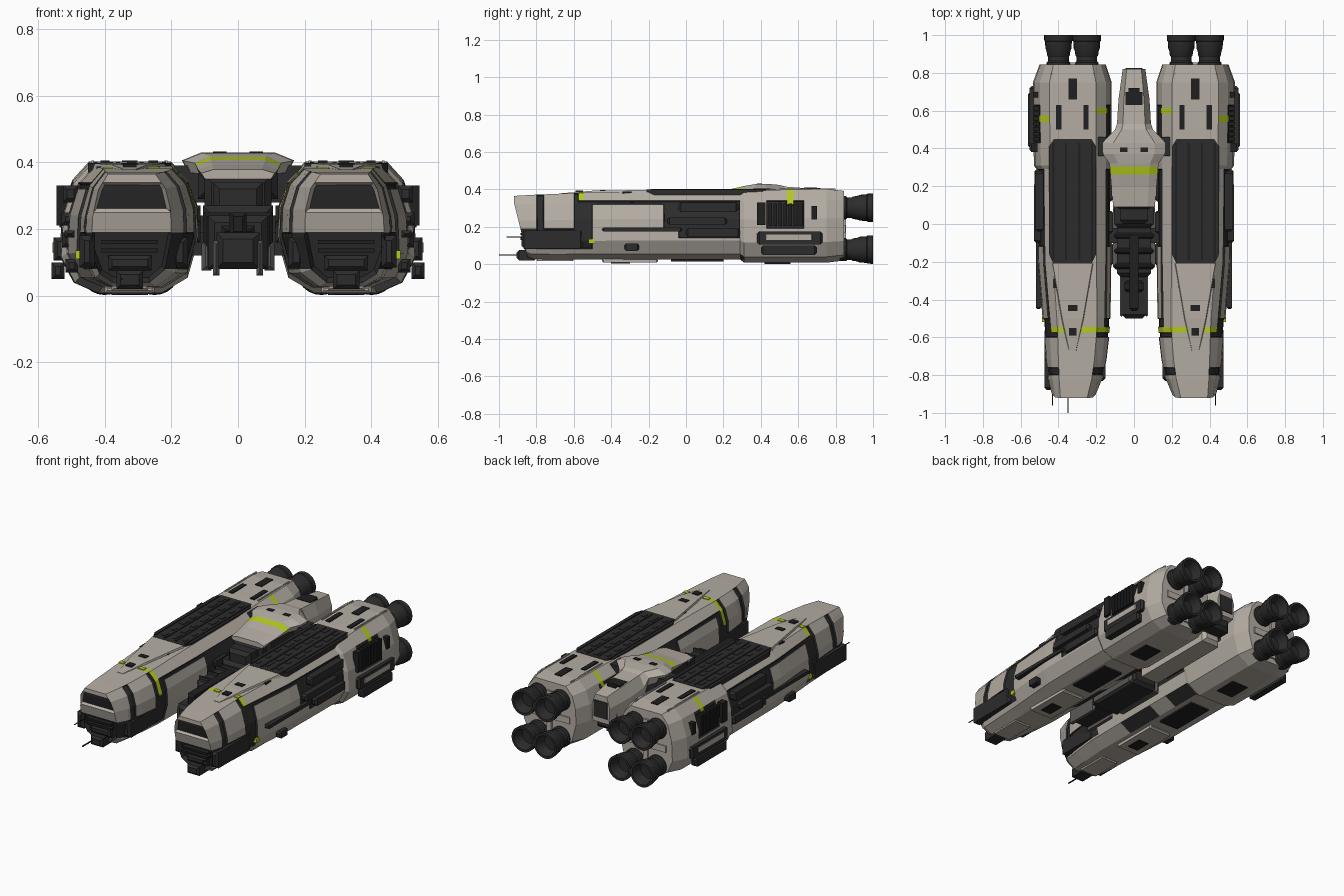
import bpy, bmesh, math, random
from mathutils import Vector

if "Cube" in bpy.data.objects:
    bpy.data.objects.remove(bpy.data.objects["Cube"])
random.seed(4)

def material(name, rgb):
    m = bpy.data.materials.new(name)
    m.diffuse_color = (*rgb, 1)
    m.use_nodes = True
    m.node_tree.nodes["Principled BSDF"].inputs["Base Color"].default_value = m.diffuse_color
    return m

BEIGE = material("hull beige", (0.46, 0.42, 0.37))
DARK = material("charcoal", (0.025, 0.025, 0.026))
BLACK = material("black", (0.014, 0.014, 0.015))
GREEN = material("lime stripe", (0.46, 0.60, 0.012))
GREY = material("worn grey", (0.10, 0.097, 0.092))

def finish(name, bm, mats, mirror=False, smooth=False):
    bmesh.ops.recalc_face_normals(bm, faces=bm.faces[:])
    me = bpy.data.meshes.new(name)
    bm.to_mesh(me)
    bm.free()
    for m in mats:
        me.materials.append(m)
    ob = bpy.data.objects.new(name, me)
    bpy.context.collection.objects.link(ob)
    if mirror:
        ob.modifiers.new("mirror", 'MIRROR')
    if smooth:
        bpy.context.view_layer.objects.active = ob
        ob.select_set(True)
        bpy.ops.object.shade_smooth_by_angle(angle=math.radians(35))
        ob.select_set(False)
    return ob

def add_loft(bm, rings):
    """Skin closed rings of points and cap both ends."""
    vs = [[bm.verts.new(p) for p in r] for r in rings]
    n = len(vs[0])
    for a, b in zip(vs, vs[1:]):
        for i in range(n):
            bm.faces.new((a[i], a[(i + 1) % n], b[(i + 1) % n], b[i]))
    bm.faces.new(vs[0])
    bm.faces.new(vs[-1][::-1])

def cut(bm, axis, values):
    for v in values:
        no = Vector((0, 0, 0))
        no[axis] = 1
        bmesh.ops.bisect_plane(bm, geom=bm.verts[:] + bm.edges[:] + bm.faces[:],
                               plane_co=no * v, plane_no=no, dist=1e-5)

def boxes(name, items, mat, mirror=False, taper=0.0):
    """Boxes given as (x0, x1, y0, y1, z0, z1); taper narrows the front and back ends."""
    bm = bmesh.new()
    for x0, x1, y0, y1, z0, z1 in items:
        t = min(taper, (z1 - z0) * .45, (x1 - x0) * .45)
        ring = lambda y, k: [(x0 + k, y, z0 + k), (x1 - k, y, z0 + k), (x1 - k, y, z1 - k), (x0 + k, y, z1 - k)]
        rings = [ring(y0, 0), ring(y1, 0)]
        if t:
            rings = [ring(y0, t), ring(y0 + t, 0), ring(y1 - t, 0), ring(y1, t)]
        add_loft(bm, rings)
    return finish(name, bm, [mat], mirror)

# --- Hull: one lofted section along y, cut and painted by rule, then mirrored ---
PROFILE = [(.27, 0), (.08, .12), (0, .42), (.01, .67), (.075, .87), (.2, 1), (.79, 1),
           (.91, .86), (.985, .6), (1, .28), (.9, .08), (.73, 0)]
STATIONS = [(-.91, .20, .44, .04, .365), (-.82, .165, .458, .028, .371), (-.72, .145, .468, .025, .375),
            (-.55, .125, .48, .025, .382), (-.2, .12, .51, .025, .387), (.29, .12, .515, .025, .389),
            (.31, .118, .53, .008, .391), (.5, .118, .533, .008, .398), (.75, .118, .535, .008, .402),
            (.845, .15, .50, .02, .392)]
bm = bmesh.new()
add_loft(bm, [[(xi + u * (xo - xi), y, zb + v * (zt - zb)) for u, v in PROFILE]
              for y, xi, xo, zb, zt in STATIONS])
cut(bm, 2, (.08, .14, .19, .25, .32, .34))
for v in bm.verts:                      # raked nose face
    if v.co.y < -.9:
        v.co.y = -.92 + max(0, .33 - v.co.z) * .25
cut(bm, 1, (-.80, -.76, -.6, -.575, -.545, -.50, -.3, -.12, -.04, .1, .43, .54, .575, .585, .615, .63))
bmesh.ops.recalc_face_normals(bm, faces=bm.faces[:])
bm.normal_update()

def hull_paint(f):
    (x, y, z), n = f.calc_center_median(), f.normal
    if n.y < -.7:                       # nose: visor and jaw
        return 1 if z < .19 or .25 < z < .34 else 0
    if abs(n.y) > .7:
        return 0
    side, outer = abs(n.x) > .6, n.x > 0
    if -.575 < y < -.545 and n.z > -.1 and z > (.34 if outer else .25):
        return 3
    if n.z > .15 and z > .32 and ((outer and .54 < y < .575) or (not outer and .585 < y < .615)) and n.z < .9:
        return 3
    if side:
        if -.80 < y < -.76 and z > .18 or -.6 < y < -.575 and z > .14:
            return 1
        if y < -.5 and .08 < z < .19:
            return 1
        if -.575 < y < -.04 and .19 < z < .34:
            return 0 if -.5 < y < -.12 and z < .32 else 1
        if -.04 < y < .29 and .14 < z < .34:
            return 1
        if .43 < y < .63 and .19 < z < .34:
            return 1
    if n.z < -.3 and n.x < -.25 and (-.3 < y < -.04 or .1 < y < .29):
        return 1
    return 0

for f in bm.faces:
    f.material_index = hull_paint(f)
nose = lambda f: f.normal.y < -.7
for test, t, d in ((lambda f: nose(f) and f.calc_center_median().z > .2, .012, -.014),
                   (lambda f: nose(f) and f.calc_center_median().z < .2, .010, -.025),
                   (lambda f: abs(f.normal.x) > .6 and f.calc_center_median().y > -.8, .004, -.008)):
    part = [f for f in bm.faces if f.material_index == 1 and test(f)]
    rim = bmesh.ops.inset_region(bm, faces=part, thickness=t, depth=d, use_even_offset=False)["faces"]
    if t > .011:
        for f in rim:
            f.material_index = 0
    bm.normal_update()
finish("hull", bm, [BEIGE, DARK, BLACK, GREEN, GREY], True)

# Raised tapering spine on the fore deck
bm = bmesh.new()
add_loft(bm, [[(.325 - w - .012, y, .36), (.325 + w + .012, y, .36), (.325 + w, y, z), (.325 - w, y, z)]
              for y, w, z in ((-.67, .018, .379), (-.5, .055, .393), (-.21, .105, .397))])
finish("deck_spine", bm, [BEIGE], True)

# Dark roof bay with chamfered corners, rails and small machinery
bm = bmesh.new()
bay = [(.225, -.21), (.425, -.21), (.45, -.16), (.45, .41), (.425, .45), (.225, .45), (.2, .41), (.2, -.16)]
add_loft(bm, [[(x, y, z) for x, y in bay] for z in (.37, .3985)])
finish("roof_bay", bm, [DARK], True)
boxes("roof_rails", [(x - .006, x + .006, -.19, .43, .39, .402) for x in (.222, .29, .36, .428)], BLACK, True)
boxes("roof_machinery", [(x, x + random.uniform(.012, .03), y, y + random.uniform(.03, .07), .39, .4015)
                         for x in (.24, .305, .375) for y in [-.17 + .09 * k for k in range(7)]], DARK, True)

# Deck hatches and small dark marks
boxes("deck_hatches", [(.302, .348, .66, .77, .39, .405), (.24, .268, .5, .63, .39, .405),
                       (.385, .413, .5, .63, .39, .405), (.30, .35, -.46, -.43, .38, .398),
                       (.305, .345, -.59, -.55, .37, .394), (.235, .25, -.34, -.29, .37, .388),
                       (.41, .425, -.34, -.29, .37, .388)], BLACK, True)
boxes("deck_green_marks", [(.235, .272, -.573, -.547, .37, .386), (.375, .405, -.573, -.547, .37, .386)], GREEN, True)
boxes("deck_blocks", [(.212, .22, .5, .8, .38, .405), (.432, .44, .5, .8, .38, .405)], BEIGE, True)

# Nose chin and antennas
boxes("chin", [(.285, .365, -.905, -.8, .02, .075), (.26, .39, -.87, -.8, .075, .12)], DARK, True, .012)
boxes("jaw_slats", [(.24, .41, -.885, -.84, z, z + .012) for z in (.13, .155)], BLACK, True)
boxes("cheek_boxes", [(.43, .475, -.88, -.55, .085, .18), (.15, .2, -.83, -.55, .085, .175)], DARK, True, .015)
boxes("side_antennas", [(.429, .433, -.96, -.82, .143, .147)], BLACK, True)
boxes("long_antenna", [(-.352, -.346, -1, -.85, .047, .053)], BLACK)
boxes("cheek_green_marks", [(.468, .4875, -.52, -.49, .11, .135)], GREEN, True)

# Outer flank machinery, grille and side pod
boxes("flank_machinery", [(.48, .525, -.04, .28, .28, .33), (.49, .53, -.1, .22, .21, .25),
                          (.49, .528, 0, .29, .145, .19), (.49, .52, -.45, -.02, .175, .195)], DARK, True, .012)
boxes("flank_lower_panels", [(.48, .517, -.33, -.25, .07, .11)], DARK, True, .01)
boxes("side_grille", [(.5, .535, .44 + .027 * k, .46 + .027 * k, .205, .325) for k in range(7)], BLACK, True)
boxes("side_pod", [(.51, .553, .38, .73, .105, .175), (.52, .56, .40, .70, .05, .10)], DARK, True, .012)
boxes("pod_cover", [(.52, .556, .42, .68, .13, .16)], BEIGE, True, .008)
boxes("side_intake_post", [(.51, .545, .38, .425, .21, .33), (.5, .536, .67, .70, .24, .31)], BLACK, True)
boxes("inner_machinery", [(.112, .16, y, y + .12, z, z + .05) for y, z in
                          ((-.22, .16), (-.05, .22), (.12, .17), (.3, .22))], DARK, True, .01)

# Underside plates
boxes("belly_plate", [(.25, .40, -.45, -.15, .008, .03), (.27, .38, -.8, -.6, .016, .03)], BEIGE, True, .008)
boxes("belly_hatches", [(.27, .38, .42, .56, .002, .012), (.26, .39, -.08, .2, .015, .03),
                        (.29, .36, -.4, -.3, .004, .02)], BLACK, True)

# Engines: two by two on each hull
bm = bmesh.new()
NOZZLE = [(.82, .062), (.855, .062), (.862, .055), (.885, .055), (.892, .06), (.915, .063), (.93, .069),
          (.965, .071), (.97, .075), (1, .076), (1, .062), (.94, .045), (.94, .01)]
for cx in (.25, .40):
    for cz in (.302, .078):
        add_loft(bm, [[(cx + r * math.cos(a), y, cz + r * math.sin(a))
                       for a in [math.tau * k / 24 for k in range(24)]] for y, r in NOZZLE])
finish("engines", bm, [DARK], True, True)
boxes("engine_mounts", [(.19, .46, .8, .852, .17, .21), (.31, .34, .8, .856, .05, .34)], BEIGE, True)

# --- Centre body: cabin roof and tail in one loft with a green stripe ---
bm = bmesh.new()
add_loft(bm, [[(-.65 * w, y, t), (-w, y, t - .4 * (t - b)), (-.9 * w, y, b),
               (.9 * w, y, b), (w, y, t - .4 * (t - b)), (.65 * w, y, t)]
              for y, w, b, t in ((.09, .11, .35, .379), (.2, .12, .355, .393), (.32, .13, .365, .42),
                                 (.37, .165, .37, .428), (.43, .168, .37, .43), (.5, .10, .35, .424),
                                 (.53, .09, .25, .415), (.66, .082, .22, .405), (.82, .06, .22, .385))])
cut(bm, 1, (.263, .305))
bmesh.ops.recalc_face_normals(bm, faces=bm.faces[:])
for f in bm.faces:
    if f.normal.z > .25 and .263 < f.calc_center_median().y < .305:
        f.material_index = 1
finish("cabin", bm, [BEIGE, GREEN])
boxes("cabin_windows", [(.035, .075, .38, .405, .42, .432)], BLACK, True)
boxes("tail_hatch", [(-.045, .045, .63, .70, .38, .41), (-.03, .03, .70, .72, .38, .407)], BLACK)
boxes("tail_end", [(-.045, .045, .79, .825, .25, .35)], DARK)

# Dark core, boom and links between the hulls
boxes("core", [(-.10, .10, .08, .5, .16, .36), (-.12, .12, .13, .48, .29, .368), (-.065, .065, .45, .78, .16, .3),
               (-.105, .105, -.02, .5, .16, .27), (-.09, .09, -.28, .1, .08, .24),
               (-.065, .065, -.5, -.25, .08, .19), (-.075, .075, 0, .12, .24, .34)], DARK, False, .02)
boxes("core_ribs", [(-.105, .105, y, y + .035, .13, .25) for y in (-.24, -.16, -.08, 0)], BLACK, False, .012)
boxes("boom_arms", [(.055, .075, -.49, -.27, .06, .165), (.08, .11, -.24, .1, .075, .16)], GREY, True, .012)
boxes("boom_top", [(-.025, .025, -.46, -.05, .18, .25), (-.05, .05, -.36, -.3, .18, .21)], BLACK, False, .012)
boxes("hull_links", [(.08, .19, .36, .46, .28, .39), (.08, .17, .14, .30, .16, .24),
                     (.08, .17, -.1, -.02, .12, .19)], DARK, True)
boxes("core_keel", [(-.06, .06, .12, .7, .10, .17)], BEIGE, False, .02)
